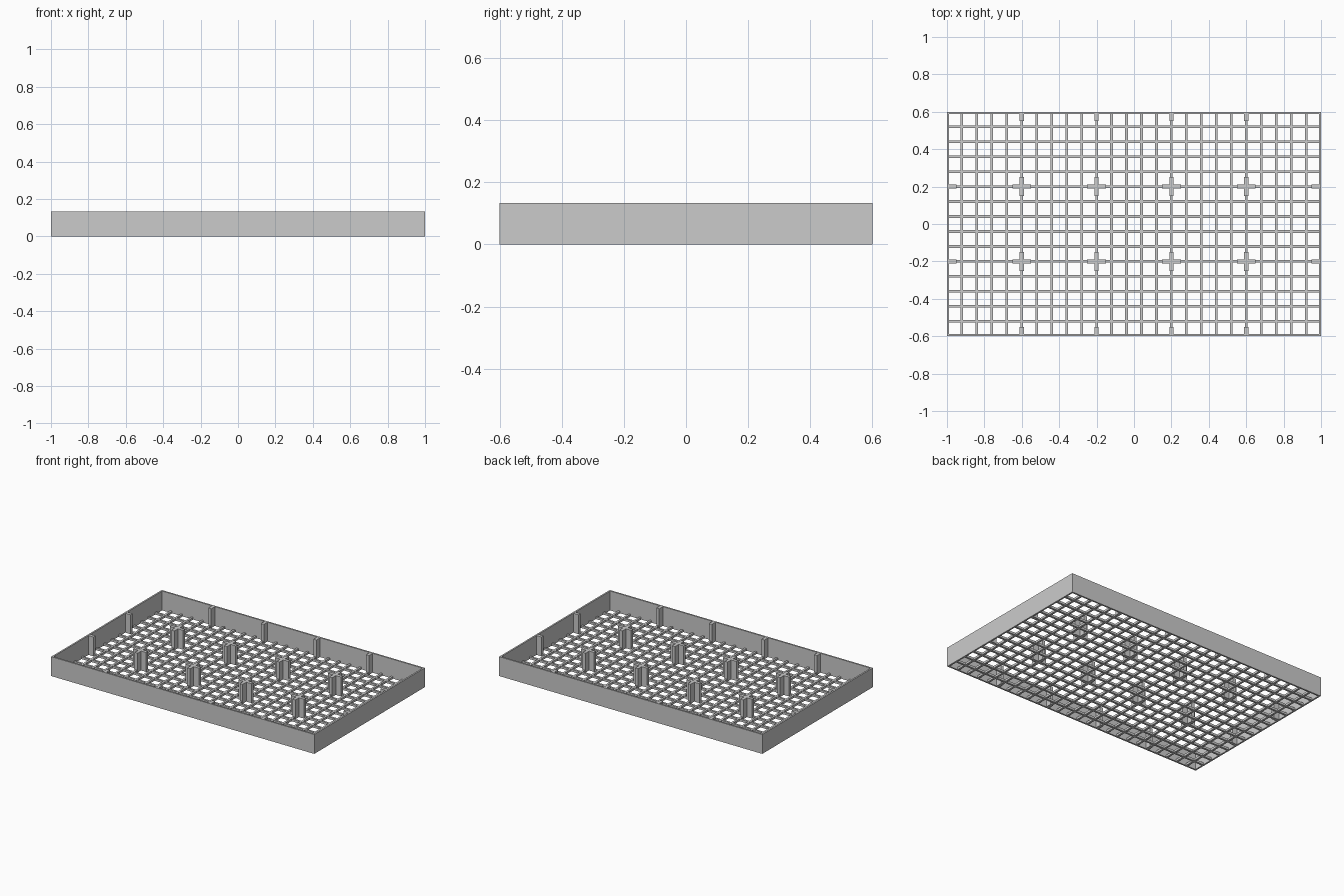
import bpy
import bmesh
from mathutils import Matrix, Vector

if "Cube" in bpy.data.objects:
    bpy.data.objects.remove(bpy.data.objects["Cube"], do_unlink=True)

HALF_X, HALF_Y, HEIGHT = 1.0, 0.6, 0.133
WALL = 0.011      # rim thickness, half of a post arm
BAR = 0.014       # lattice bar width
FLOOR = 0.015     # lattice thickness
CELL = 0.08
ARM = 0.05        # reach of posts and ribs

grey = bpy.data.materials.new("light grey plastic")
grey.use_nodes = True
colour = (0.6, 0.6, 0.6, 1)
grey.diffuse_color = colour
grey.node_tree.nodes["Principled BSDF"].inputs["Base Color"].default_value = colour


def finish(name, bm):
    mesh = bpy.data.meshes.new(name)
    bmesh.ops.recalc_face_normals(bm, faces=bm.faces)
    bm.to_mesh(mesh)
    bm.free()
    mesh.materials.append(grey)
    obj = bpy.data.objects.new(name, mesh)
    bpy.context.collection.objects.link(obj)
    return obj


def add_box(bm, x0, x1, y0, y1, z0, z1):
    size = Vector((x1 - x0, y1 - y0, z1 - z0))
    centre = Vector((x0 + x1, y0 + y1, z0 + z1)) / 2
    bmesh.ops.create_cube(bm, size=1, matrix=Matrix.Translation(centre) @ Matrix.Diagonal(size).to_4x4())


def extrude_up(bm, z):
    new = bmesh.ops.extrude_face_region(bm, geom=bm.faces[:])["geom"]
    bmesh.ops.translate(bm, verts=[v for v in new if isinstance(v, bmesh.types.BMVert)], vec=(0, 0, z))


def cuts(half):
    """Edges of the lattice bars along one axis, with the rim at both ends."""
    count = round(2 * half / CELL)
    edges = [-half + WALL / 2]
    for i in range(1, count):
        c = -half + i * CELL
        edges += [c - BAR / 2, c + BAR / 2]
    return edges + [half - WALL / 2]


# Floor lattice: one connected sheet with square openings, then thickened
bm = bmesh.new()
xs, ys = cuts(HALF_X), cuts(HALF_Y)
grid = [[bm.verts.new((x, y, 0)) for y in ys] for x in xs]
for i in range(len(xs) - 1):
    for j in range(len(ys) - 1):
        if i % 2 or j % 2:
            bm.faces.new((grid[i][j], grid[i + 1][j], grid[i + 1][j + 1], grid[i][j + 1]))
extrude_up(bm, FLOOR)
finish("floor_lattice", bm)

# Rim: mitred ring raised to the full height
bm = bmesh.new()
corners = [(-1, -1), (1, -1), (1, 1), (-1, 1)]
outer = [bm.verts.new((sx * HALF_X, sy * HALF_Y, 0)) for sx, sy in corners]
inner = [bm.verts.new((sx * (HALF_X - WALL), sy * (HALF_Y - WALL), 0)) for sx, sy in corners]
for i in range(4):
    k = (i + 1) % 4
    bm.faces.new((outer[i], outer[k], inner[k], inner[i]))
extrude_up(bm, HEIGHT)
finish("outer_rim", bm)

# Cross posts where the modules meet
post_xs, post_ys = (-0.6, -0.2, 0.2, 0.6), (-0.2, 0.2)
profile = [(WALL, WALL), (WALL, ARM), (-WALL, ARM)]
for i, x in enumerate(post_xs):
    for j, y in enumerate(post_ys):
        bm = bmesh.new()
        ring = []
        for turn in range(4):
            rot = Matrix.Rotation(turn * 1.5707963, 3, "Z")
            ring += [bm.verts.new(rot @ Vector((px, py, 0)) + Vector((x, y, 0))) for px, py in profile]
        bm.faces.new(ring)
        extrude_up(bm, HEIGHT)
        finish(f"cross_post_{i + 1}_{j + 1}", bm)

# Ribs on the inside of the rim, in line with the posts
bm = bmesh.new()
for side in (-1, 1):
    for x in post_xs:
        y0, y1 = sorted((side * (HALF_Y - WALL / 2), side * (HALF_Y - ARM)))
        add_box(bm, x - WALL, x + WALL, y0, y1, 0, HEIGHT - 0.0005)
    for y in post_ys:
        x0, x1 = sorted((side * (HALF_X - WALL / 2), side * (HALF_X - ARM)))
        add_box(bm, x0, x1, y - WALL, y + WALL, 0, HEIGHT - 0.0005)
finish("rim_ribs", bm)
